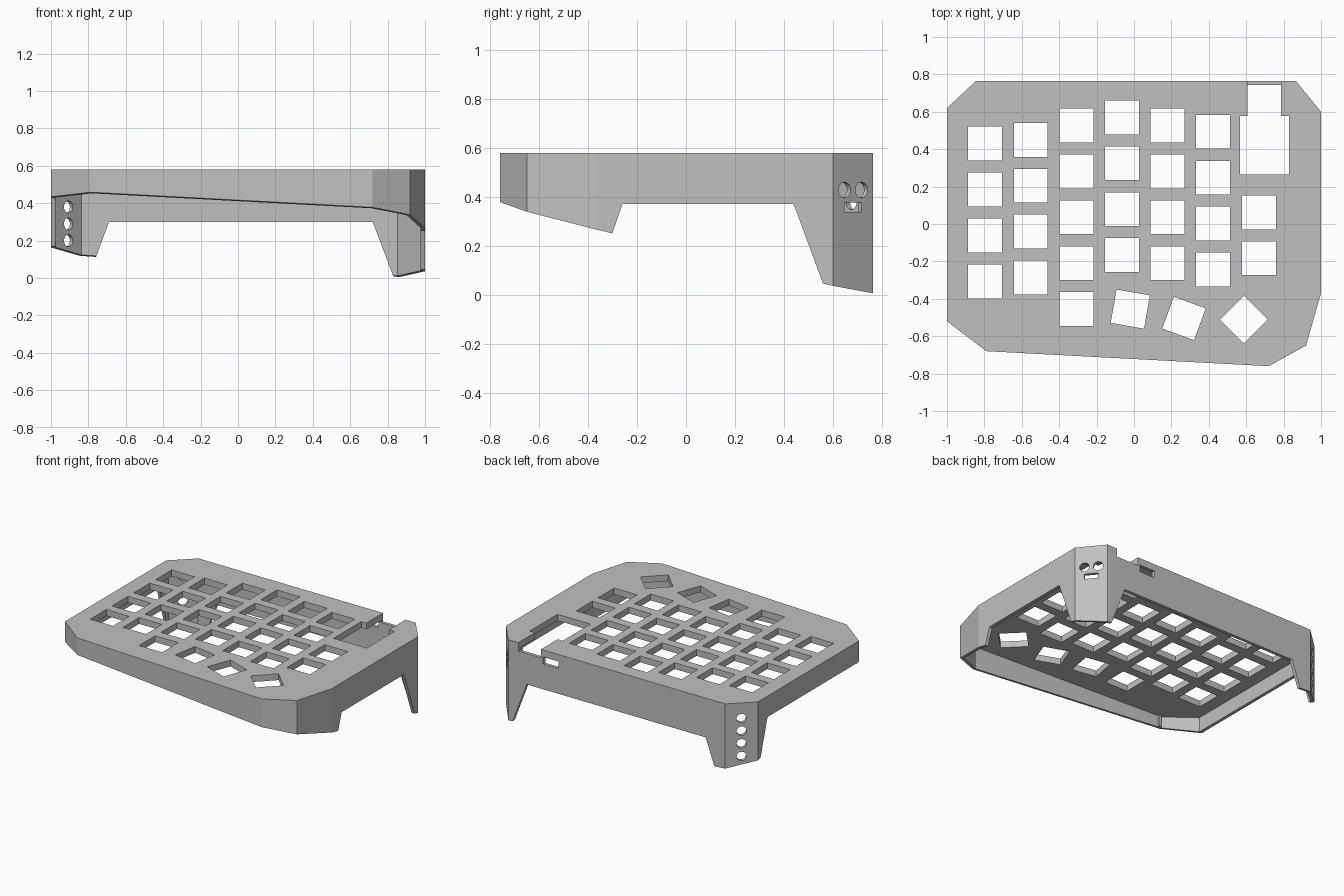
import bpy, bmesh, math
from mathutils import Vector, Matrix

if "Cube" in bpy.data.objects:
    bpy.data.objects.remove(bpy.data.objects["Cube"])

TOP, PLATE, WALL, HOLE = 0.58, 0.045, 0.023, 0.181

grey = bpy.data.materials.new("matte grey")
grey.use_nodes = True
grey.diffuse_color = (0.53, 0.53, 0.53, 1)
grey.node_tree.nodes["Principled BSDF"].inputs["Base Color"].default_value = grey.diffuse_color


def finish(name, bm):
    bmesh.ops.recalc_face_normals(bm, faces=bm.faces)
    mesh = bpy.data.meshes.new(name)
    bm.to_mesh(mesh)
    bm.free()
    mesh.materials.append(grey)
    ob = bpy.data.objects.new(name, mesh)
    bpy.context.collection.objects.link(ob)
    return ob


def prism(name, pts, vec, slant=None):
    """Polygon swept along vec; slant gives the height of the starting face."""
    bm = bmesh.new()
    face = bm.faces.new([bm.verts.new(p) for p in pts])
    start = list(bm.verts)
    out = bmesh.ops.extrude_face_region(bm, geom=[face], use_keep_orig=True)
    bmesh.ops.translate(bm, vec=vec, verts=[v for v in out["geom"] if isinstance(v, bmesh.types.BMVert)])
    if slant:
        for v in start:
            v.co.z = slant(v.co)
    return finish(name, bm)


def box(name, centre, size, angle=0):
    bm = bmesh.new()
    mat = Matrix.Translation(centre) @ Matrix.Rotation(math.radians(angle), 4, "Z") @ Matrix.Diagonal((*size, 1))
    bmesh.ops.create_cube(bm, size=1, matrix=mat)
    return finish(name, bm)


def span(name, x0, x1, y0, y1, z0, z1):
    return box(name, ((x0 + x1) / 2, (y0 + y1) / 2, (z0 + z1) / 2), (x1 - x0, y1 - y0, z1 - z0))


def drill(name, centre, direction, radius=0.032):
    bm = bmesh.new()
    turn = Vector(direction).to_track_quat("Z", "Y").to_matrix().to_4x4()
    bmesh.ops.create_cone(bm, cap_ends=True, segments=32, radius1=radius, radius2=radius,
                          depth=0.12, matrix=Matrix.Translation(centre) @ turn)
    return finish(name, bm)


def inset(pts, t):
    """Offset a clockwise outline inwards."""
    res = []
    for i, p in enumerate(pts):
        d1 = (p - pts[i - 1]).normalized()
        d2 = (pts[(i + 1) % len(pts)] - p).normalized()
        n1, n2 = Vector((d1.y, -d1.x)), Vector((d2.y, -d2.x))
        res.append(p + (n1 + n2) * t / (1 + n1.dot(n2)))
    return res


# Case body with a sloping lower rim
outline = [Vector(p) for p in ((-1, 0.62), (-0.845, 0.765), (0.865, 0.765), (1, 0.6), (1, -0.37),
                               (0.92, -0.65), (0.72, -0.76), (-0.79, -0.68), (-1, -0.52))]
case = prism("keyboard_case", [(p.x, p.y, 0) for p in outline], (0, 0, TOP),
             slant=lambda c: 0.245 - 0.066 * c.x - 0.238 * c.y)

# Hollow inside
cutters = [prism("cavity", [(p.x, p.y, -0.5) for p in inset(outline, WALL)], (0, 0, 0.5 + TOP - PLATE))]

# Openings between the legs: back, left side, right side
cutters.append(prism("back_gap", [(x, 0.71, z) for x, z in
               ((-0.837, -0.1), (-0.69, 0.3), (0.72, 0.3), (0.872, -0.1))], (0, 0.2, 0)))
cutters.append(prism("left_gap", [(0.95, y, z) for y, z in
               ((-0.423, -0.1), (-0.26, 0.37), (0.44, 0.37), (0.614, -0.1))], (0.2, 0, 0)))
cutters.append(prism("right_gap", [(-1.15, y, z) for y, z in
               ((-0.5, -0.1), (-0.49, 0.43), (0.51, 0.43), (0.67, -0.1))], (0.2, 0, 0)))

# Key holes: column x, top row y, number of rows
columns = ((-0.797, 0.43, 4), (-0.552, 0.45, 4), (-0.307, 0.527, 5), (-0.065, 0.57, 4),
           (0.18, 0.527, 4), (0.422, 0.493, 4), (0.668, 0.062, 2))
for x, y, rows in columns:
    for r in range(rows):
        cutters.append(box("key_hole", (x, y - 0.2455 * r, TOP), (HOLE, HOLE, 0.2)))
# Turned thumb key holes
for x, y, angle in ((-0.02, -0.455, -10), (0.267, -0.505, -20), (0.588, -0.511, 45)):
    cutters.append(box("thumb_hole", (x, y, TOP), (HOLE, HOLE, 0.2), angle))

# Controller bay, plug notch and cable slot
cutters.append(span("controller_bay", 0.568, 0.828, 0.265, 0.577, 0.48, 0.7))
cutters.append(span("plug_notch", 0.608, 0.786, 0.55, 0.9, 0.52, 0.7))
cutters.append(span("cable_slot", 0.47, 0.59, 0.72, 0.9, 0.48, 0.53))

# Row of round holes in the right back corner
along = outline[1] - outline[0]
mid = (outline[0] + outline[1]) / 2
for i in range(4):
    cutters.append(drill("round_hole", (mid.x, mid.y, 0.2 + 0.09 * i), (-along.y, along.x, 0)))

# Eyes and mouth in the left back corner
along = (outline[3] - outline[2]).normalized()
mid = (outline[2] + outline[3]) / 2
for side in (-1, 1):
    p = mid + along * 0.045 * side
    cutters.append(drill("eye_hole", (p.x, p.y, 0.428), (-along.y, along.x, 0)))
cutters.append(box("mouth_hole", (mid.x, mid.y, 0.358), (0.09, 0.12, 0.038),
                   math.degrees(math.atan2(along.y, along.x))))

# Cut everything out of the body
bpy.context.view_layer.objects.active = case
for cutter in cutters:
    cutter.hide_render = True
    mod = case.modifiers.new("cut", "BOOLEAN")
    mod.operation, mod.solver, mod.object = "DIFFERENCE", "EXACT", cutter
    bpy.ops.object.modifier_apply(modifier=mod.name)
for cutter in cutters:
    bpy.data.objects.remove(cutter)

# Small post inside the front corner
span("inner_post", -0.775, -0.755, -0.665, -0.645, 0.455, TOP - PLATE)
